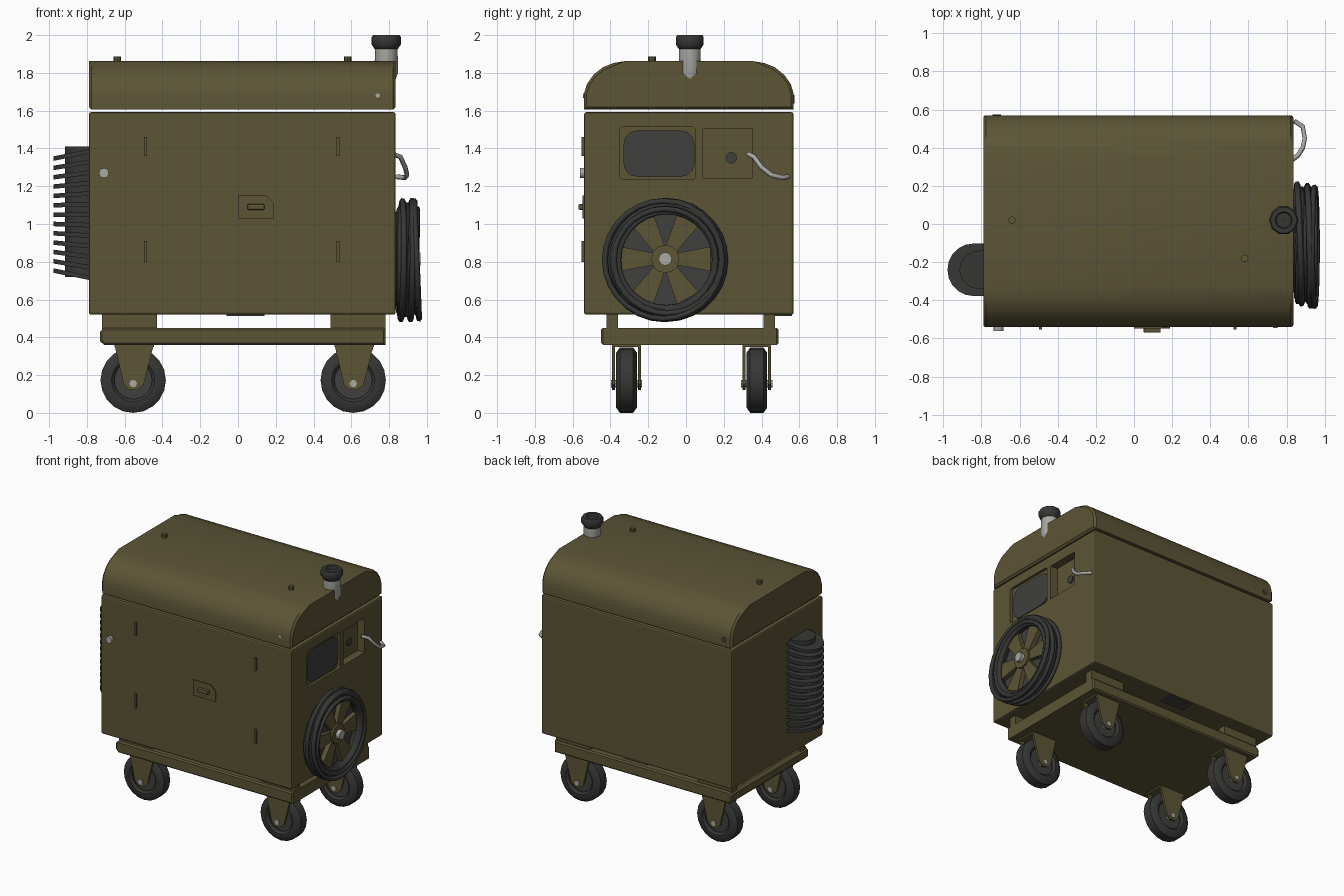
import bpy, bmesh, math, random
from math import sin, cos, pi, radians
from mathutils import Vector, Matrix

if "Cube" in bpy.data.objects:
    bpy.data.objects.remove(bpy.data.objects["Cube"])

random.seed(4)


def material(name, r, g, b):
    m = bpy.data.materials.new(name)
    m.diffuse_color = (r, g, b, 1)
    m.use_nodes = True
    m.node_tree.nodes["Principled BSDF"].inputs["Base Color"].default_value = m.diffuse_color
    return m


OLIVE = material("olive paint", 0.105, 0.09, 0.036)
RUBBER = material("dark rubber", 0.037, 0.039, 0.036)
GREY = material("dark grey metal", 0.05, 0.05, 0.048)
STEEL = material("light steel", 0.40, 0.40, 0.37)


def finish(name, bm, mat, smooth=None):
    bmesh.ops.recalc_face_normals(bm, faces=bm.faces)
    me = bpy.data.meshes.new(name)
    bm.to_mesh(me)
    bm.free()
    me.materials.append(mat)
    if smooth:
        for p in me.polygons:
            p.use_smooth = True
        me.set_sharp_from_angle(angle=radians(smooth))
    ob = bpy.data.objects.new(name, me)
    bpy.context.collection.objects.link(ob)
    return ob


def box(name, x, y, z, mat, bevel=0.0):
    bm = bmesh.new()
    size = [b - a for a, b in (x, y, z)]
    mid = Vector([(a + b) / 2 for a, b in (x, y, z)])
    bmesh.ops.create_cube(bm, size=1, matrix=Matrix.Translation(mid) @ Matrix.Diagonal((*size, 1)))
    if bevel:
        bmesh.ops.bevel(bm, geom=bm.edges[:], offset=bevel, segments=2, profile=0.5, affect='EDGES')
    return finish(name, bm, mat)


def prism(name, pts, axis, a, b, mat, smooth=None, bevel=0.0):
    """Extrude a 2D outline along an axis from a to b."""
    place = {'x': lambda u, v, w: (w, u, v), 'y': lambda u, v, w: (u, w, v), 'z': lambda u, v, w: (u, v, w)}[axis]
    bm = bmesh.new()
    lo = [bm.verts.new(place(u, v, a)) for u, v in pts]
    hi = [bm.verts.new(place(u, v, b)) for u, v in pts]
    bm.faces.new(lo)
    bm.faces.new(hi)
    for i in range(len(pts)):
        j = (i + 1) % len(pts)
        bm.faces.new((lo[i], lo[j], hi[j], hi[i]))
    if bevel:
        rim = [e for v in (lo, hi) for e in {e for p in v for e in p.link_edges if e.other_vert(p) in v}]
        bmesh.ops.bevel(bm, geom=rim, offset=bevel, segments=1, affect='EDGES')
    return finish(name, bm, mat, smooth)


def disc(u, v, r, n=16, sx=1.0):
    return [(u + sx * r * cos(2 * pi * i / n), v + r * sin(2 * pi * i / n)) for i in range(n)]


def rounded(u0, u1, v0, v1, r):
    pts = []
    for k, (u, v) in enumerate(((u1 - r, v1 - r), (u0 + r, v1 - r), (u0 + r, v0 + r), (u1 - r, v0 + r))):
        pts += [(u + r * cos((k + t / 3) * pi / 2), v + r * sin((k + t / 3) * pi / 2)) for t in range(4)]
    return pts


def lathe(name, profile, axis, centre, mat, n=20, smooth=40):
    """Spin a closed (offset, radius) outline about the y or z axis."""
    bm = bmesh.new()
    c = Vector(centre)
    rings = []
    for i in range(n):
        s, t = sin(2 * pi * i / n), cos(2 * pi * i / n)
        rings.append([bm.verts.new(c + Vector((r * t, o, r * s) if axis == 'y' else (r * t, r * s, o)))
                      for o, r in profile])
    m = len(profile)
    for i in range(n):
        p, q = rings[i], rings[(i + 1) % n]
        for k in range(m):
            bm.faces.new((p[k], p[(k + 1) % m], q[(k + 1) % m], q[k]))
    return finish(name, bm, mat, smooth)


def tube(name, paths, radius, mat, cyclic=False):
    cu = bpy.data.curves.new(name, 'CURVE')
    cu.dimensions = '3D'
    cu.bevel_depth = radius
    cu.bevel_resolution = 1
    cu.use_fill_caps = True
    for path in paths:
        s = cu.splines.new('POLY')
        s.points.add(len(path) - 1)
        for p, co in zip(s.points, path):
            p.co = (*co, 1)
        s.use_cyclic_u = cyclic
    cu.materials.append(mat)
    ob = bpy.data.objects.new(name, cu)
    bpy.context.collection.objects.link(ob)
    return ob


# Main housing with two recesses cut into its right end
body = box("housing", (-0.79, 0.835), (-0.54, 0.57), (0.52, 1.592), OLIVE, 0.012)
cutters = [prism("window_cutter", rounded(-0.35, 0.05, 1.235, 1.515, 0.02), 'x', 0.815, 0.9, OLIVE),
           box("control_cutter", (0.775, 0.9), (0.09, 0.35), (1.24, 1.505), OLIVE)]
for c in cutters:
    mod = body.modifiers.new("recess", 'BOOLEAN')
    mod.object = c
    mod.solver = 'EXACT'
    c.hide_render = True
    c.hide_viewport = True
prism("display_window", rounded(-0.33, 0.045, 1.25, 1.495, 0.07), 'x', 0.81, 0.823, GREY)
prism("control_knob", disc(0.24, 1.35, 0.03, 10), 'x', 0.77, 0.785, GREY)
tube("pull_handle", [[(0.82, 0.33, 1.37), (0.86, 0.36, 1.355), (0.885, 0.40, 1.30), (0.895, 0.45, 1.26),
                      (0.885, 0.51, 1.245), (0.84, 0.54, 1.25)]], 0.013, STEEL)

# Lid with rounded shoulders
half = [(0.555, 1.605), (0.555, 1.69), (0.54, 1.74), (0.505, 1.79), (0.455, 1.83), (0.40, 1.852), (0.34, 1.862)]
outline = [(0.015 + u, v) for u, v in half] + [(0.015 - u, v) for u, v in reversed(half)]
prism("lid", outline, 'x', -0.79, 0.835, OLIVE, 40, 0.014)
for x, y in ((-0.64, 0.02), (0.58, -0.18)):
    prism("lid_bolt", disc(x, y, 0.02, 8), 'z', 1.85, 1.888, OLIVE)
prism("lid_stud", disc(0.74, 1.68, 0.012, 8), 'y', -0.545, -0.535, STEEL)
prism("lid_back_plug", disc(-0.72, 1.66, 0.022, 8), 'y', 0.565, 0.575, GREY)

# Exhaust pipe and cap
lathe("exhaust_pipe", [(1.73, 0.01), (1.74, 0.04), (1.80, 0.062), (1.94, 0.06), (1.94, 0.01)],
      'z', (0.785, 0.02, 0), STEEL, 10)
lathe("exhaust_cap", [(1.915, 0.03), (1.925, 0.06), (1.95, 0.077), (1.99, 0.077), (2.0, 0.07), (2.0, 0.045),
                      (1.98, 0.04), (1.98, 0.005), (1.93, 0.005)], 'z', (0.785, 0.02, 0), RUBBER, 10)


# Finned vent on the left end
def vent_outline(cx, r):
    arc = [(cx + r * cos(a), -0.24 + r * sin(a)) for a in (pi / 2 + pi * i / 10 for i in range(11))]
    return [(-0.785, -0.24 + r)] + arc + [(-0.785, -0.24 - r)]


prism("vent_core", vent_outline(-0.815, 0.10), 'z', 0.72, 1.41, RUBBER)
for i in range(13):
    z = 0.715 + i * 0.0558
    fin = prism("vent_fin", vent_outline(-0.84, 0.138), 'z', z - 0.012, z + 0.012, RUBBER)
    for v in fin.data.vertices:  # fins lean a little toward the middle
        v.co.z += (v.co.x + 0.785) * 0.2 * (i - 6) / 6

# Front door hardware
for x in (-0.49, 0.53):
    for z0, z1 in ((1.36, 1.46), (0.80, 0.91)):
        box("door_hinge", (x - 0.008, x + 0.008), (-0.552, -0.535), (z0, z1), OLIVE)
prism("front_knob", disc(-0.71, 1.27, 0.026, 12), 'y', -0.56, -0.535, STEEL)
prism("latch_plate", [(0, 1.03), (0.19, 1.03), (0.19, 1.11), (0.15, 1.15), (0, 1.15)], 'y', -0.548, -0.535, OLIVE)
box("latch_handle", (0.05, 0.14), (-0.57, -0.54), (1.075, 1.105), OLIVE, 0.006)
box("drain_plate", (-0.06, 0.14), (0.455, 0.56), (0.512, 0.523), GREY)

# Trolley frame
prism("trolley_frame", [(-0.73, 0.38), (-0.71, 0.36), (0.78, 0.36), (0.78, 0.45), (-0.71, 0.45), (-0.73, 0.43)],
      'y', -0.45, 0.49, OLIVE, bevel=0.01)
for x0, x1 in ((-0.72, -0.43), (0.49, 0.78)):
    for y0, y1 in ((-0.42, -0.36), (0.41, 0.47)):
        box("frame_mount", (x0, x1), (y0, y1), (0.44, 0.53), OLIVE)

# Four castors
tyre = [(-0.04, 0.10), (-0.055, 0.115), (-0.055, 0.145), (-0.035, 0.173),
        (0.035, 0.173), (0.055, 0.145), (0.055, 0.115), (0.04, 0.10)]
for x in (-0.555, 0.61):
    for y, out in ((-0.315, -1), (0.375, 1)):
        lathe("castor_tyre", tyre, 'y', (x, y, 0.173), RUBBER)
        prism("castor_hub", disc(x, 0.173, 0.108, 20), 'y', y - 0.03, y + 0.03, GREY)
        prism("axle", disc(x, 0.155, 0.02, 8), 'y', y - 0.083, y + 0.083, STEEL)
        for s in (-1, 1):
            a = y + s * 0.06
            prism("castor_fork", [(x - 0.10, 0.365), (x + 0.11, 0.365), (x + 0.055, 0.15), (x + 0.02, 0.12),
                                  (x - 0.02, 0.12), (x - 0.05, 0.15)], 'y', a, a + s * 0.016, OLIVE)
        box("fork_crown", (x - 0.10, x + 0.11), (y - 0.076, y + 0.076), (0.348, 0.37), OLIVE)

# Cable reel on the right end
RY, RZ = -0.11, 0.815
prism("reel_drum", disc(RY, RZ, 0.25, 28), 'x', 0.82, 0.885, GREY, 40)
for k in range(6):
    a = k * pi / 3
    rot = [(r * cos(a) - w * sin(a), r * sin(a) + w * cos(a))
           for r, w in ((0.05, -0.03), (0.24, -0.065), (0.24, 0.065), (0.05, 0.03))]
    prism("reel_spoke", [(RY + u, RZ + v) for u, v in rot], 'x', 0.88, 0.92, OLIVE)
prism("reel_hub", disc(RY, RZ, 0.075, 12), 'x', 0.88, 0.935, OLIVE)
prism("reel_cap", disc(RY, RZ, 0.035, 12), 'x', 0.92, 0.965, STEEL)
loops = []
for k in range(26):
    r = random.uniform(0.255, 0.318)
    x = 0.856 + 0.09 * k / 25
    tilt, phase = random.uniform(0, 0.015), random.uniform(0, 2 * pi)
    dy, dz = random.uniform(-0.01, 0.01), random.uniform(-0.01, 0.01)
    loops.append([(x + tilt * sin(t + phase), RY + dy + r * cos(t), RZ + dz + r * sin(t))
                  for t in (2 * pi * i / 28 for i in range(28))])
tube("reel_cable", loops, 0.016, RUBBER, True)
